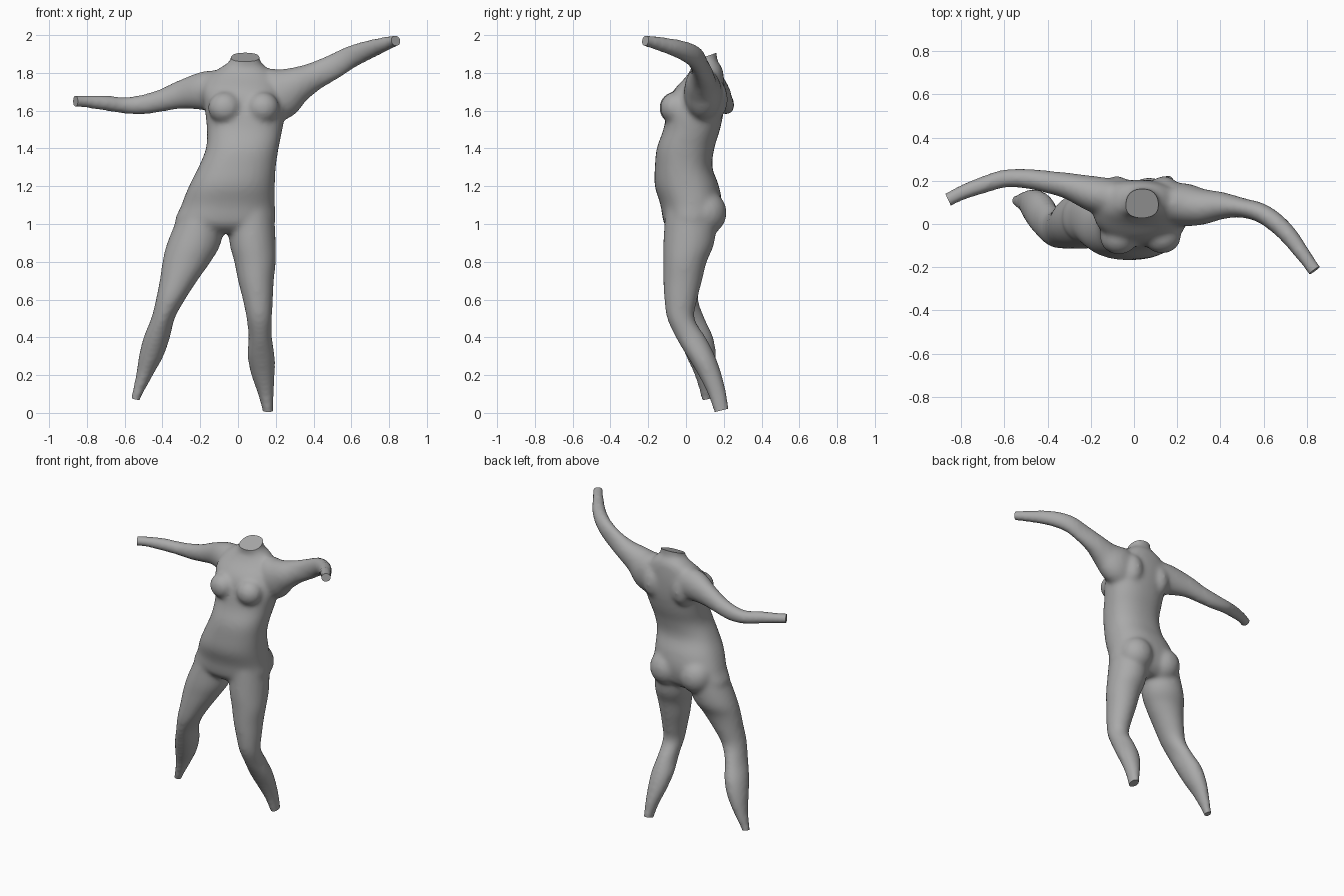
import bpy, bmesh, math
from mathutils import Vector, Matrix

cube = bpy.data.objects.get("Cube")
if cube:
    bpy.data.objects.remove(cube, do_unlink=True)

SIDES = 32


def smooth_rows(rows, steps=5):
    """Pass a smooth curve through the listed sections."""
    rows = [Vector(r) for r in rows]
    result = []
    for i in range(len(rows) - 1):
        b, c = rows[i], rows[i + 1]
        a, d = rows[max(i - 1, 0)], rows[min(i + 2, len(rows) - 1)]
        for k in range(steps):
            t = k / steps
            result.append(b + (c - a) * (t / 2)
                          + (a * 2 - b * 5 + c * 4 - d) * (t * t / 2)
                          + (b * 3 - a - c * 3 + d) * (t ** 3 / 2))
    return result + [rows[-1]]


def skin(bm, rings):
    """Join rings of points into a closed tube."""
    loops = [[bm.verts.new(p) for p in ring] for ring in rings]
    for low, high in zip(loops, loops[1:]):
        for i in range(SIDES):
            j = (i + 1) % SIDES
            bm.faces.new((low[i], low[j], high[j], high[i]))
    bm.faces.new(loops[0][::-1])
    bm.faces.new(loops[-1])


def oval(power):
    for i in range(SIDES):
        a = math.tau * i / SIDES
        c, s = math.cos(a), math.sin(a)
        yield (math.copysign(abs(c) ** (2 / power), c),
               math.copysign(abs(s) ** (2 / power), s))


def upright(bm, rows, power=2.0):
    """Level sections given as height, x range and y range."""
    rings = []
    for z, x0, x1, y0, y1 in smooth_rows(rows):
        rings.append([Vector(((x0 + x1) / 2 + (x1 - x0) / 2 * c,
                              (y0 + y1) / 2 + (y1 - y0) / 2 * s, z))
                      for c, s in oval(power)])
    skin(bm, rings)


def arm(bm, rows):
    """Sections across a path: centre, level radius, upright radius."""
    rows = smooth_rows(rows)
    rings = []
    for i, row in enumerate(rows):
        after, before = rows[min(i + 1, len(rows) - 1)], rows[max(i - 1, 0)]
        along = Vector((after - before)[:3]).normalized()
        side = along.cross(Vector((0, 0, 1))).normalized()
        up = side.cross(along)
        rings.append([Vector(row[:3]) + side * (row[3] * c) + up * (row[4] * s)
                      for c, s in oval(2)])
    skin(bm, rings)


def mound(bm, centre, size):
    bmesh.ops.create_icosphere(bm, subdivisions=4, radius=1,
                               matrix=Matrix.Translation(centre) @ Matrix.Diagonal((*size, 1)))


bm = bmesh.new()

# Torso, from crotch to neck
upright(bm, [
    (.95, -.2, .09, -.06, .12),
    (1, -.33, .19, -.115, .17),
    (1.1, -.3, .195, -.135, .19),
    (1.2, -.26, .195, -.165, .175),
    (1.3, -.21, .2, -.165, .14),
    (1.4, -.17, .215, -.155, .15),
    (1.5, -.165, .235, -.12, .18),
    (1.6, -.175, .25, -.1, .2),
    (1.7, -.19, .23, -.07, .205),
    (1.78, -.16, .2, 0, .2),
    (1.83, -.09, .15, .03, .19),
    (1.87, -.04, .115, .025, .165),
    (1.95, -.04, .115, .02, .165)], 2.3)

# Left and right legs
upright(bm, [
    (-.05, .14, .185, .165, .245),
    (.01, .13, .187, .145, .23),
    (.1, .105, .19, .115, .215),
    (.2, .07, .195, .065, .19),
    (.3, .05, .195, .005, .155),
    (.4, .055, .18, -.055, .105),
    (.5, .045, .18, -.1, .045),
    (.6, .025, .185, -.115, .06),
    (.7, 0, .19, -.12, .085),
    (.8, -.02, .2, -.12, .11),
    (.9, -.045, .2, -.12, .15),
    (1.08, -.06, .19, -.11, .17)])
upright(bm, [
    (.02, -.575, -.53, .09, .135),
    (.08, -.567, -.513, .08, .135),
    (.2, -.54, -.45, .045, .155),
    (.3, -.525, -.395, 0, .16),
    (.4, -.5, -.36, -.045, .145),
    (.5, -.46, -.335, -.085, .1),
    (.6, -.435, -.28, -.11, .065),
    (.7, -.415, -.215, -.115, .08),
    (.8, -.4, -.145, -.115, .105),
    (.9, -.375, -.09, -.115, .15),
    (1.08, -.3, -.06, -.1, .17)])

# Left and right arms
arm(bm, [
    (.1, .1, 1.66, .08, .13),
    (.22, .09, 1.69, .1, .14),
    (.31, .08, 1.735, .085, .1),
    (.4, .085, 1.78, .065, .076),
    (.5, .075, 1.83, .046, .068),
    (.6, .045, 1.885, .046, .06),
    (.7, -.035, 1.925, .044, .05),
    (.8, -.165, 1.96, .034, .036),
    (.835, -.215, 1.97, .033, .031),
    (.87, -.265, 1.98, .033, .031)])
arm(bm, [
    (-.05, .12, 1.7, .08, .11),
    (-.17, .135, 1.705, .085, .105),
    (-.3, .175, 1.685, .062, .076),
    (-.4, .195, 1.655, .052, .06),
    (-.5, .21, 1.633, .046, .053),
    (-.6, .21, 1.628, .042, .044),
    (-.7, .18, 1.64, .04, .041),
    (-.8, .143, 1.648, .035, .034),
    (-.86, .112, 1.65, .033, .032),
    (-.92, .08, 1.652, .033, .032)])

# Chest, shoulder blades and buttocks
for x, y in ((-.07, -.06), (.13, -.055)):
    mound(bm, (x, y, 1.615), (.088, .082, .085))
for x in (-.08, .14):
    mound(bm, (x, .13, 1.66), (.08, .092, .12))
for x in (-.16, .07):
    mound(bm, (x, .1, 1.06), (.115, .115, .12))

bmesh.ops.recalc_face_normals(bm, faces=bm.faces)
mesh = bpy.data.meshes.new("body")
bm.to_mesh(mesh)
bm.free()
body = bpy.data.objects.new("body", mesh)
bpy.context.collection.objects.link(body)

# Fuse the parts into one soft skin
fuse = body.modifiers.new("fuse", 'REMESH')
fuse.mode = 'VOXEL'
fuse.voxel_size = .013
soften = body.modifiers.new("soften", 'SMOOTH')
soften.factor = .5
soften.iterations = 12
graph = bpy.context.evaluated_depsgraph_get()
skinned = bpy.data.meshes.new_from_object(body.evaluated_get(graph))
body.modifiers.clear()
body.data = skinned
skinned.name = "body"

# Trim the neck, wrists and ankles flat
bm = bmesh.new()
bm.from_mesh(skinned)
for point, normal in (
        ((.035, .1, 1.885), (0, -.35, 1)),
        ((.835, -.215, 1.97), (.58, -.8, .15)),
        ((-.86, .112, 1.65), (-.9, -.42, 0)),
        ((.16, .19, .014), (0, .25, -1)),
        ((-.54, .11, .075), (-.2, .2, -1))):
    point = Vector(point)
    faces = [f for f in bm.faces if (f.calc_center_median() - point).length < .14]
    near = {e for f in faces for e in (*f.verts, *f.edges)}
    cut = bmesh.ops.bisect_plane(bm, geom=list(near) + faces, plane_co=point,
                                 plane_no=Vector(normal).normalized(), clear_outer=True)
    rim = [e for e in cut["geom_cut"] if isinstance(e, bmesh.types.BMEdge)]
    bmesh.ops.holes_fill(bm, edges=rim, sides=0)
bmesh.ops.recalc_face_normals(bm, faces=bm.faces)
bm.to_mesh(skinned)
bm.free()

# Plain grey finish
grey = bpy.data.materials.new("plain grey")
grey.use_nodes = True
colour = (.4, .4, .4, 1)
grey.diffuse_color = colour
grey.node_tree.nodes["Principled BSDF"].inputs["Base Color"].default_value = colour
skinned.materials.clear()
skinned.materials.append(grey)

bpy.ops.object.select_all(action='DESELECT')
body.select_set(True)
bpy.context.view_layer.objects.active = body
bpy.ops.object.shade_smooth_by_angle(angle=math.radians(40))
